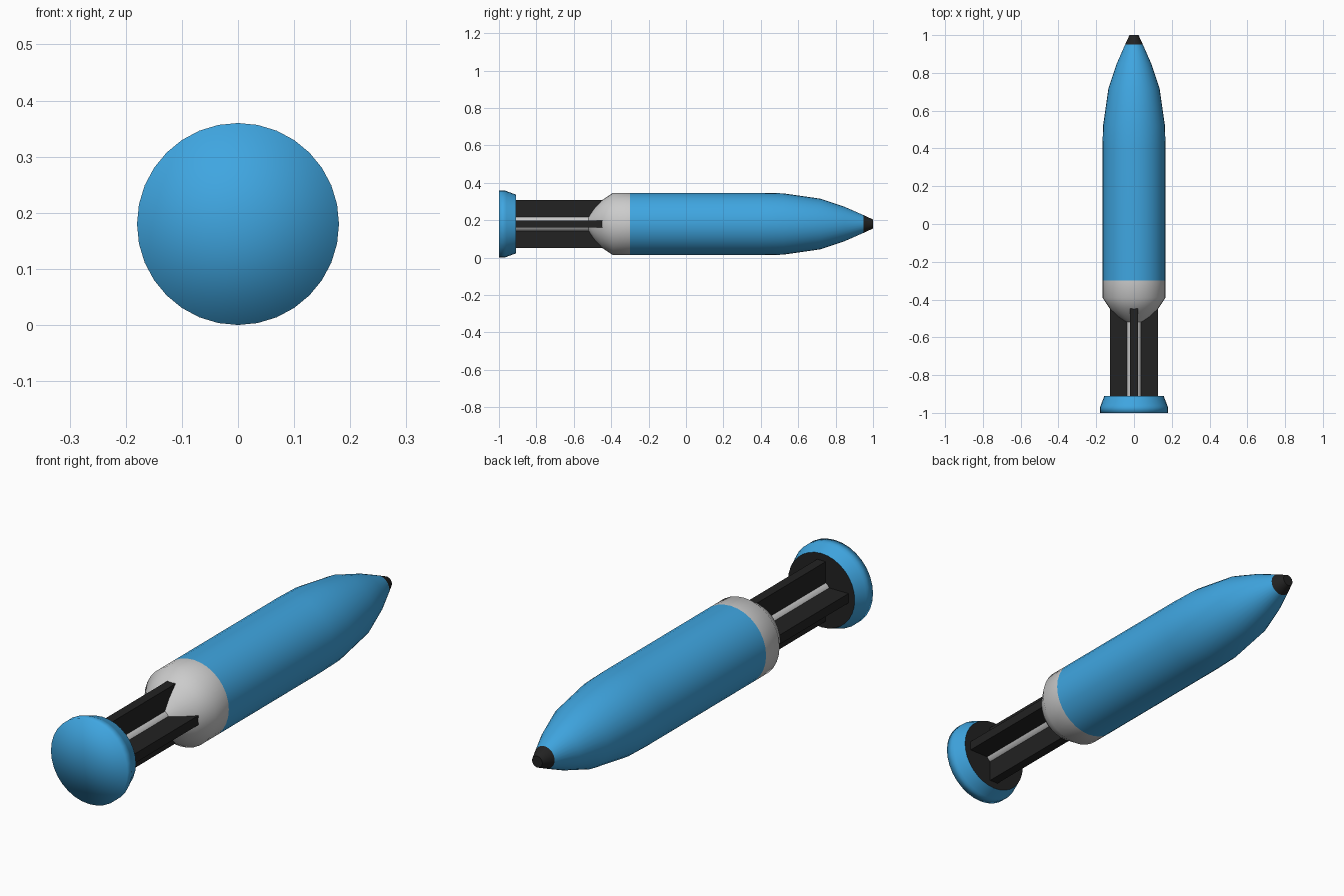
import bpy, bmesh, math

if "Cube" in bpy.data.objects:
    bpy.data.objects.remove(bpy.data.objects["Cube"])

AXIS_Z = 0.18
SIDES = 32


def material(name, colour):
    m = bpy.data.materials.new(name)
    m.diffuse_color = (*colour, 1)
    m.use_nodes = True
    m.node_tree.nodes["Principled BSDF"].inputs["Base Color"].default_value = m.diffuse_color
    return m


BLUE = material("blue", (0.05, 0.38, 0.75))
BLACK = material("black", (0.016, 0.016, 0.016))


def finish(name, bm, mat, angle):
    bmesh.ops.recalc_face_normals(bm, faces=bm.faces)
    mesh = bpy.data.meshes.new(name)
    bm.to_mesh(mesh)
    bm.free()
    ob = bpy.data.objects.new(name, mesh)
    bpy.context.collection.objects.link(ob)
    ob.location.z = AXIS_Z
    if mat:
        mesh.materials.append(mat)
    bpy.ops.object.select_all(action='DESELECT')
    ob.select_set(True)
    bpy.context.view_layer.objects.active = ob
    bpy.ops.object.shade_smooth_by_angle(angle=math.radians(angle))
    return ob


# Spin a (y, radius) profile around the long axis; radius 0 gives a pole
def lathe(name, profile, mat=None, angle=40):
    bm = bmesh.new()
    rings = []
    for y, r in profile:
        n = SIDES if r else 1
        rings.append([bm.verts.new((r * math.cos(2 * math.pi * i / SIDES), y,
                                    r * math.sin(2 * math.pi * i / SIDES)))
                      for i in range(n)])
    for a, b in zip(rings, rings[1:]):
        for i in range(SIDES):
            j = (i + 1) % SIDES
            quad = [a[i % len(a)], a[j % len(a)], b[j % len(b)], b[i % len(b)]]
            bm.faces.new(list(dict.fromkeys(quad)))
    return finish(name, bm, mat, angle)


# Pointed main body and its dark tip
lathe("body_shell", [(-0.30, 0.167), (0.40, 0.167), (0.52, 0.164),
                     (0.72, 0.135), (0.85, 0.091), (0.95, 0.047)], BLUE)
lathe("nose_tip", [(0.95, 0.047), (1.0, 0.024), (1.0, 0)], BLACK)

# Grey collar tapering into the central rod
lathe("tail_collar", [(-0.30, 0.167), (-0.39, 0.167), (-0.45, 0.127),
                      (-0.49, 0.085), (-0.52, 0.042)], angle=60)
lathe("tail_rod", [(-0.50, 0.042), (-0.91, 0.042)])

# Cross of four tail fins
for i in range(4):
    bm = bmesh.new()
    bmesh.ops.create_cube(bm, size=1)
    for v in bm.verts:
        x, y, z = v.co
        v.co = (x * 0.04, -0.675 + y * 0.47, 0.0735 + z * 0.107)
    ob = finish(f"tail_fin_{i + 1}", bm, BLACK, 30)
    ob.rotation_euler.y = i * math.pi / 2

# Rear cap with its dark inner face
lathe("rear_cap", [(-0.91, 0.157), (-0.96, 0.176), (-0.97, 0.18),
                   (-1.0, 0.18), (-1.0, 0)], BLUE, 180)
lathe("rear_cap_inner_face", [(-0.91, 0.157), (-0.91, 0)], BLACK)
